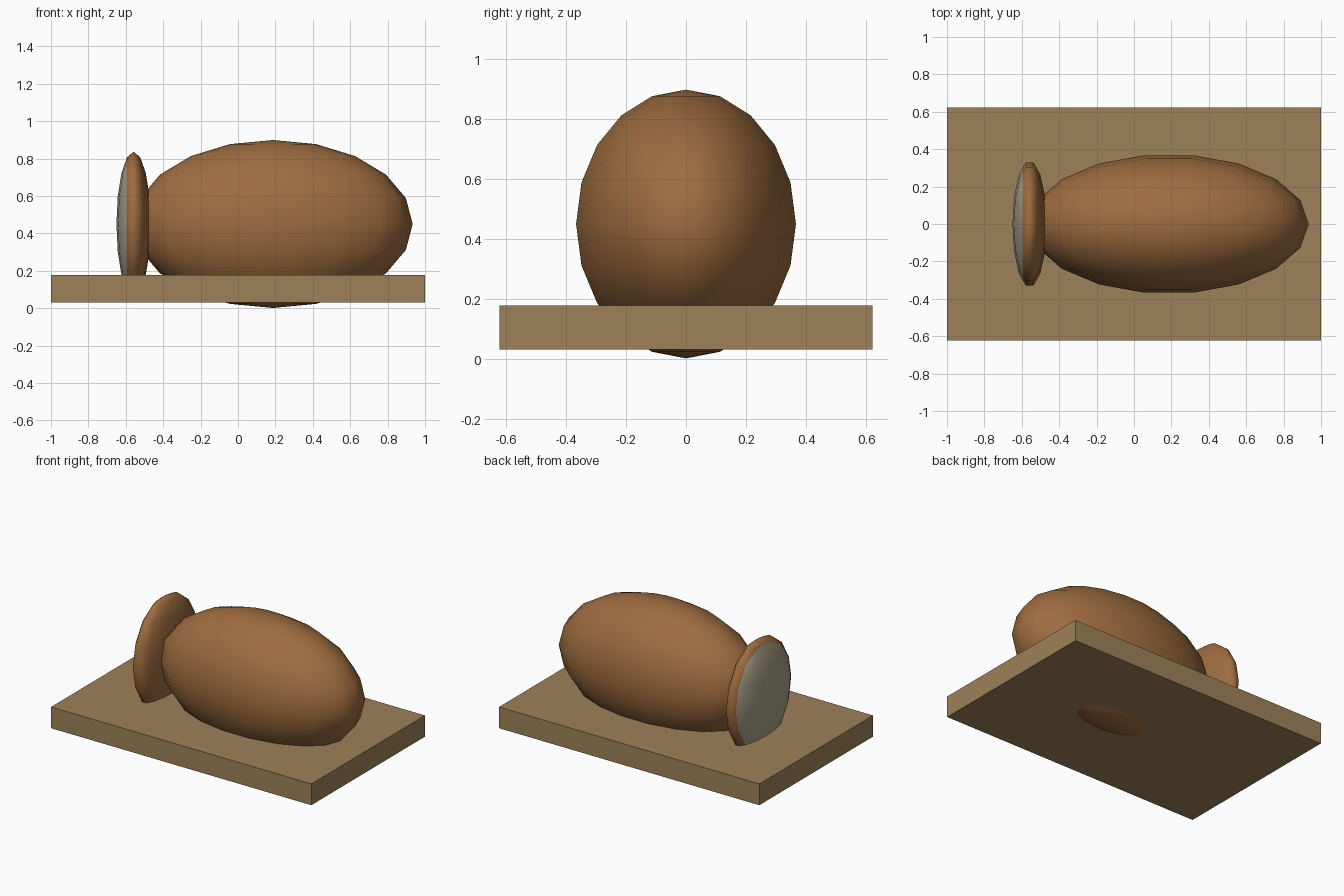
import bpy, bmesh

if "Cube" in bpy.data.objects:
    bpy.data.objects.remove(bpy.data.objects["Cube"])


def material(name, rgb):
    m = bpy.data.materials.new(name)
    m.diffuse_color = (*rgb, 1)
    m.use_nodes = True
    m.node_tree.nodes["Principled BSDF"].inputs["Base Color"].default_value = m.diffuse_color
    return m


crust = material("crust_brown", (0.34, 0.15, 0.05))
wood = material("board_wood", (0.34, 0.22, 0.10))
crumb = material("pale_cut", (0.40, 0.36, 0.25))


def ellipsoid(name, loc, radii, segments, rings):
    bpy.ops.mesh.primitive_uv_sphere_add(segments=segments, ring_count=rings, radius=1)
    ob = bpy.context.object
    ob.name = name
    for v in ob.data.vertices:
        # turn so that a vertex column lies on the x axis, narrow sides flat
        v.co = (v.co.x * radii[0], v.co.y * radii[1], v.co.z * radii[2])
    ob.location = loc
    ob.data.materials.append(crust)
    bpy.ops.object.shade_smooth()
    return ob


# Board
bpy.ops.mesh.primitive_cube_add(size=1, location=(0, 0, 0.104))
board = bpy.context.object
board.name = "board"
for v in board.data.vertices:
    v.co = (v.co.x * 2, v.co.y * 1.246, v.co.z * 0.148)
board.data.materials.append(wood)


def align_segments(ob, segments, radii):
    """Rotate the columns by a quarter turn before stretching along x."""
    for v in ob.data.vertices:
        x, y = v.co.x / radii[0], v.co.y / radii[1]
        v.co.x, v.co.y = y * radii[0], -x * radii[1]


# Main body
radii = (0.747, 0.373, 0.449)
body = ellipsoid("main_body", (0.187, 0, 0.45), radii, 18, 10)
if max(v.co.x for v in body.data.vertices) < radii[0] * 0.995:
    align_segments(body, 18, radii)

# Cut end slice, with its outer face in a pale colour
radii = (0.092, 0.337, 0.386)
slice_ob = ellipsoid("end_slice", (-0.558, 0, 0.45), radii, 14, 8)
if max(v.co.x for v in slice_ob.data.vertices) < radii[0] * 0.995:
    align_segments(slice_ob, 14, radii)
slice_ob.data.materials.append(crumb)

bm = bmesh.new()
bm.from_mesh(slice_ob.data)
edge = -0.036
bmesh.ops.bisect_plane(bm, geom=bm.verts[:] + bm.edges[:] + bm.faces[:],
                       plane_co=(edge, 0, 0), plane_no=(1, 0, 0))
for f in bm.faces:
    f.material_index = 1 if f.calc_center_median().x < edge else 0
    f.smooth = True
bm.to_mesh(slice_ob.data)
bm.free()
